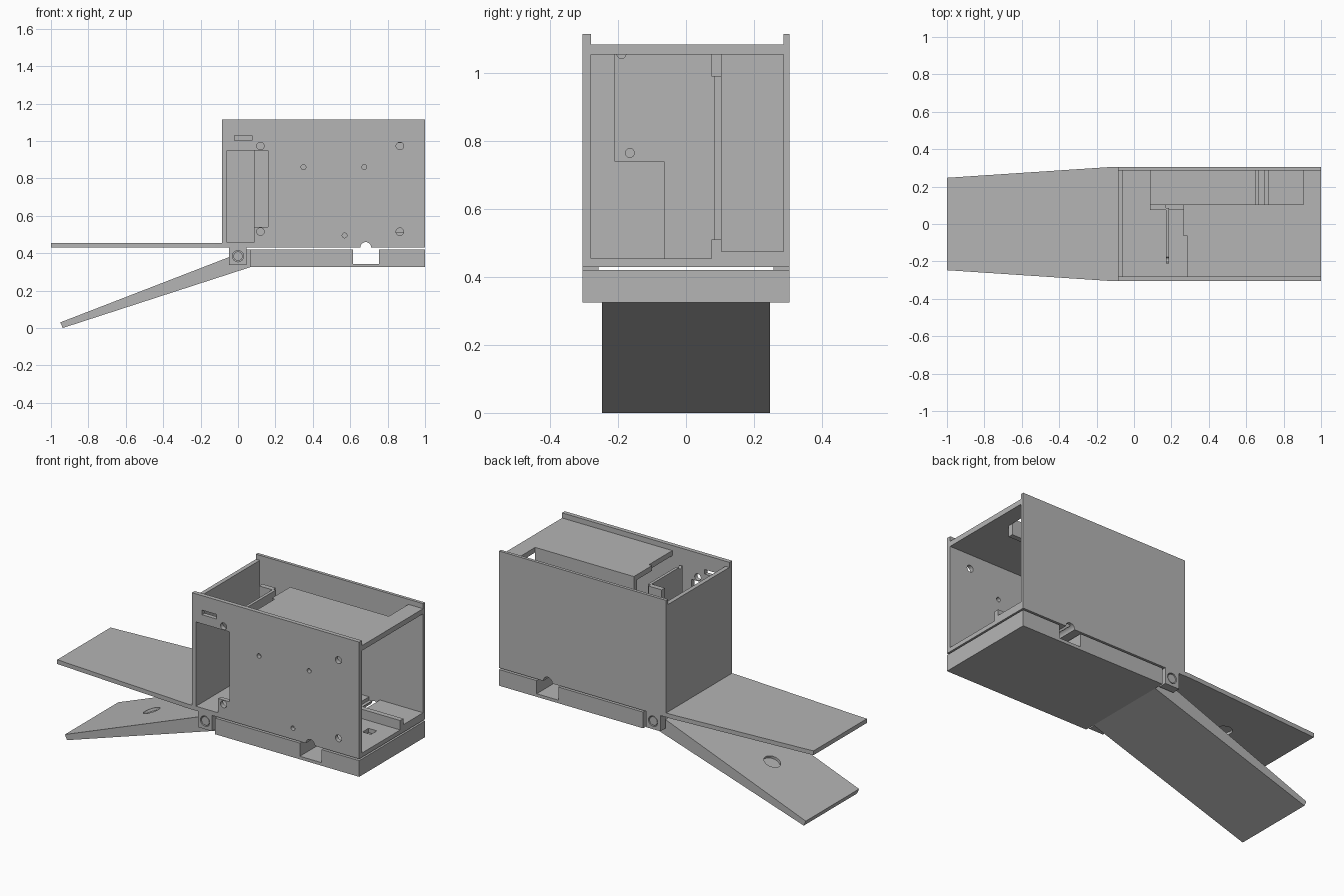
import bpy, bmesh, math
from mathutils import Matrix

cube = bpy.data.objects.get("Cube")
if cube:
    bpy.data.objects.remove(cube, do_unlink=True)

grey = bpy.data.materials.new("plain grey")
grey.use_nodes = True
COLOUR = (0.46, 0.46, 0.46, 1)
grey.diffuse_color = COLOUR
grey.node_tree.nodes["Principled BSDF"].inputs["Base Color"].default_value = COLOUR


def finish(name, bm):
    bmesh.ops.recalc_face_normals(bm, faces=bm.faces)
    mesh = bpy.data.meshes.new(name)
    bm.to_mesh(mesh)
    bm.free()
    mesh.materials.append(grey)
    obj = bpy.data.objects.new(name, mesh)
    bpy.context.collection.objects.link(obj)
    return obj


def prism(name, points, lo, hi, axis="y"):
    """Extrude an outline: xz along y, yz along x, or xy along z."""
    place = {"y": lambda a, b, d: (a, d, b),
             "x": lambda a, b, d: (d, a, b),
             "z": lambda a, b, d: (a, b, d)}[axis]
    bm = bmesh.new()
    face = bm.faces.new([bm.verts.new(place(a, b, lo)) for a, b in points])
    top = bmesh.ops.extrude_face_region(bm, geom=[face])["geom"]
    move = place(0, 0, hi - lo)
    bmesh.ops.translate(bm, vec=move, verts=[v for v in top if isinstance(v, bmesh.types.BMVert)])
    return finish(name, bm)


def box(name, x0, x1, y0, y1, z0, z1):
    return prism(name, [(x0, z0), (x1, z0), (x1, z1), (x0, z1)], y0, y1)


def circle(a, b, r, n=32):
    return [(a + r * math.cos(2 * math.pi * i / n), b + r * math.sin(2 * math.pi * i / n))
            for i in range(n)]


def cut(obj, *cutters):
    """Subtract the cutters for good and remove them."""
    for cutter in cutters:
        cutter.hide_render = True
        mod = obj.modifiers.new("cut", "BOOLEAN")
        mod.operation, mod.solver, mod.object = "DIFFERENCE", "EXACT", cutter
    graph = bpy.context.evaluated_depsgraph_get()
    mesh = bpy.data.meshes.new_from_object(obj.evaluated_get(graph))
    obj.modifiers.clear()
    obj.data = mesh
    for cutter in cutters:
        bpy.data.objects.remove(cutter, do_unlink=True)
    return obj


LEFT, RIGHT, HALF = -0.085, 1.0, 0.305
INNER = 0.28
FLOOR, FLOOR_TOP, LID, LID_TOP, TOP = 0.43, 0.455, 1.055, 1.085, 1.115


def groove():
    return prism("groove_cutter", circle(0.683, FLOOR, 0.029), -0.5, 0.5)


# Front plate with window, slot and screw holes
front = box("front_plate", LEFT, RIGHT, -HALF, -INNER, FLOOR, TOP)
window = [(-0.06, 0.456), (0.085, 0.456), (0.085, 0.54), (0.16, 0.54), (0.16, 0.95), (-0.06, 0.95)]
holes = [(x, z, 0.02) for x in (0.12, 0.865) for z in (0.515, 0.973)]
holes += [(0.35, 0.86, 0.013), (0.675, 0.86, 0.013), (0.57, 0.495, 0.013)]
cut(front, groove(), prism("window_cutter", window, -0.4, -0.2),
    box("slot_cutter", -0.02, 0.075, -0.4, -0.2, 1.003, 1.03),
    *[prism("hole_cutter", circle(*h), -0.4, -0.2) for h in holes])

# Back plate, end wall and floor
cut(box("back_plate", LEFT, RIGHT, 0.287, HALF, FLOOR, TOP), groove())
box("end_wall", LEFT, -0.06, -INNER, 0.287, FLOOR, LID_TOP)
floor = box("floor", -0.06, RIGHT, -INNER, 0.287, FLOOR, FLOOR_TOP)
cut(floor, groove(), box("floor_hole_cutter", 0.85, 0.905, -0.06, -0.005, 0.4, 0.5))

# Raised tray along the back, split around the groove
for name, x0, x1 in (("tray_inner", 0.085, 0.65), ("tray_outer", 0.72, RIGHT)):
    box(name, x0, x1, 0.105, 0.287, FLOOR_TOP, 0.475)

# Lid with a long opening at the back
lid = [(0.285, -INNER), (RIGHT, -INNER), (RIGHT, 0.287), (0.905, 0.287),
       (0.905, 0.105), (0.265, 0.105), (0.265, -0.065), (0.285, -0.065)]
prism("lid", lid, LID, LID_TOP, "z")

# Guide rails, post and upright board inside
cut(box("lower_rail", 0.17, RIGHT, 0.075, 0.105, FLOOR_TOP, 0.51), groove())
box("upper_rail", 0.265, 0.905, 0.075, 0.105, 0.99, LID)
box("post", 0.085, 0.17, 0.075, 0.105, FLOOR_TOP, LID)
board = [(-0.065, FLOOR_TOP), (0.085, FLOOR_TOP), (0.085, LID), (-0.21, LID),
         (-0.21, 0.74), (-0.065, 0.74)]
cut(prism("upright_board", board, 0.17, 0.187, "x"),
    *[prism("board_hole_cutter", circle(y, z, 0.013), 0.1, 0.25, "x")
      for y, z in ((-0.165, 0.765), (-0.19, 1.056))])

# Upper flap, with a round recess underneath
flap = [(-1, -0.247), (-0.12, -HALF), (LEFT, -HALF), (LEFT, HALF), (-0.12, HALF), (-1, 0.247)]
cut(prism("upper_flap", flap, FLOOR, FLOOR_TOP, "z"),
    prism("recess_cutter", circle(-0.6, 0, 0.047), 0.4, 0.444, "z"))

# Base with a cross channel
base = box("base", 0.065, RIGHT, -HALF, HALF, 0.325, 0.42)
cut(base, box("channel_cutter", 0.615, 0.755, -0.5, 0.5, 0.343, 0.5))

# Lower flap, sloping down from the hinge, with a round recess on top
slope = [(-0.95, 0.03), (-0.937, 0), (0.065, 0.325), (0.065, 0.42),
         (0, 0.42), (-0.025, 0.41), (-0.04, 0.382)]
lower = prism("lower_flap", slope, -0.247, 0.247)
recess = prism("recess_cutter", circle(0, 0, 0.047), -0.015, 0.1, "z")
angle = math.atan2(0.352, 0.91)
recess.data.transform(Matrix.Translation((-0.56, 0, 0.181)) @ Matrix.Rotation(-angle, 4, "Y"))
cut(lower, recess)

# Hinge knuckles and pins at both sides
for side, s in (("front", -1), ("back", 1)):
    y0, y1 = sorted((s * 0.257, s * HALF))
    knuckle = box(side + "_knuckle", -0.047, 0.045, y0, y1, 0.337, FLOOR)
    cut(knuckle, prism("pin_hole_cutter", circle(0, 0.384, 0.03), y0 - 0.1, y1 + 0.1))
    y0, y1 = sorted((s * 0.24, s * 0.302))
    prism(side + "_pin", circle(0, 0.384, 0.025), y0, y1)
